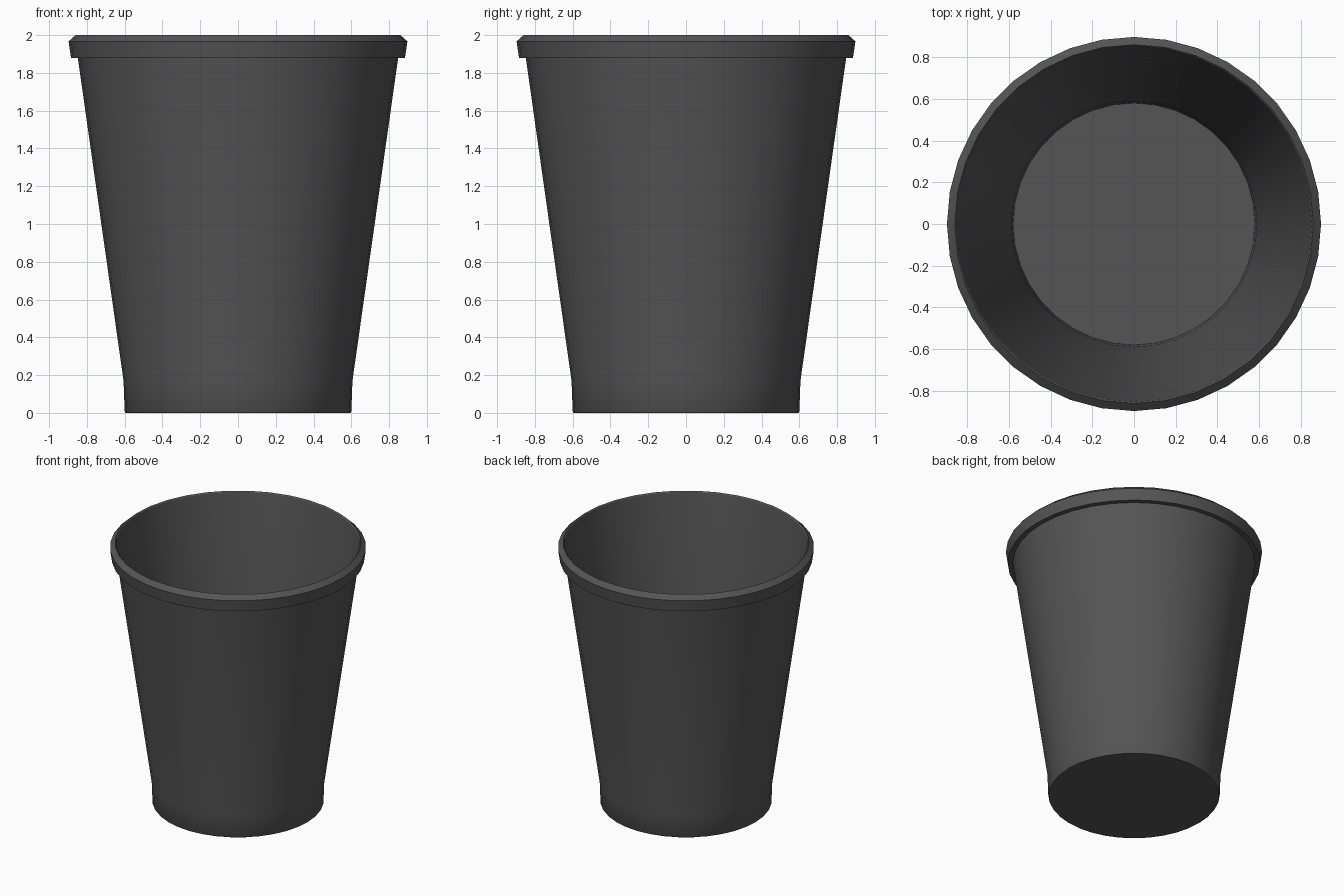
import bpy, bmesh, math

if "Cube" in bpy.data.objects:
    bpy.data.objects.remove(bpy.data.objects["Cube"])

SIDES = 36

# Single dark grey material
grey = bpy.data.materials.new("dark_grey")
grey.diffuse_color = (0.09, 0.09, 0.09, 1)
grey.use_nodes = True
grey.node_tree.nodes["Principled BSDF"].inputs["Base Color"].default_value = grey.diffuse_color


def lathe(name, profile):
    """Revolve an (r, z) profile about z; cap any end whose radius is above zero."""
    bm = bmesh.new()
    rings = []
    for r, z in profile:
        rings.append([bm.verts.new((r * math.cos(2 * math.pi * i / SIDES),
                                    r * math.sin(2 * math.pi * i / SIDES), z))
                      for i in range(SIDES)])
    for a, b in zip(rings, rings[1:]):
        for i in range(SIDES):
            j = (i + 1) % SIDES
            bm.faces.new((a[i], a[j], b[j], b[i]))
    bm.faces.new(rings[0][::-1])
    bm.faces.new(rings[-1])
    mesh = bpy.data.meshes.new(name)
    bm.to_mesh(mesh)
    bm.free()
    mesh.materials.append(grey)
    ob = bpy.data.objects.new(name, mesh)
    bpy.context.collection.objects.link(ob)
    bpy.context.view_layer.objects.active = ob
    ob.select_set(True)
    bpy.ops.object.shade_smooth_by_angle(angle=math.radians(30))
    ob.select_set(False)
    return ob


# Cup: underside, foot, tapered wall, rolled rim, inner wall, floor
lathe("cup", [
    (0.595, 0.0), (0.600, 0.008), (0.606, 0.17), (0.848, 1.88),
    (0.884, 1.88), (0.897, 1.967), (0.860, 2.0), (0.853, 1.992),
    (0.836, 1.88), (0.590, 0.17), (0.580, 0.02),
])
